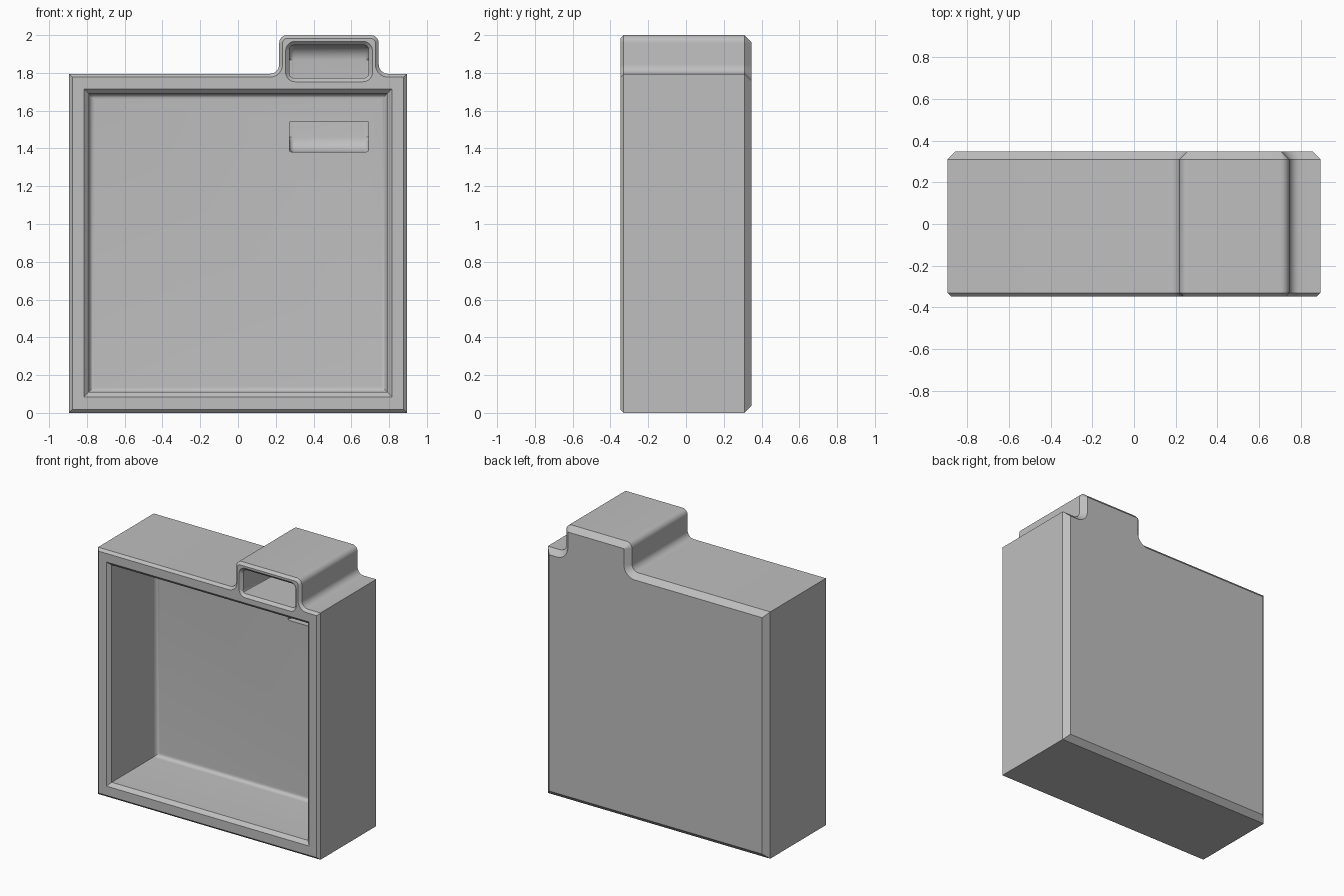
import bpy, bmesh, math

if "Cube" in bpy.data.objects:
    bpy.data.objects.remove(bpy.data.objects["Cube"], do_unlink=True)

grey = bpy.data.materials.new("light grey plastic")
grey.use_nodes = True
grey.diffuse_color = (0.52, 0.52, 0.52, 1)
grey.node_tree.nodes["Principled BSDF"].inputs["Base Color"].default_value = (0.52, 0.52, 0.52, 1)


def arc(cx, cz, r, a0, a1, n=8):
    """Points on an arc, angles in degrees."""
    return [(cx + r * math.cos(math.radians(a0 + (a1 - a0) * i / n)),
             cz + r * math.sin(math.radians(a0 + (a1 - a0) * i / n))) for i in range(n + 1)]


def make_object(name, bm):
    bmesh.ops.recalc_face_normals(bm, faces=bm.faces)
    mesh = bpy.data.meshes.new(name)
    bm.to_mesh(mesh)
    bm.free()
    mesh.materials.append(grey)
    obj = bpy.data.objects.new(name, mesh)
    bpy.context.collection.objects.link(obj)
    return obj


def loft(name, rings):
    """Solid through (y, [(x, z), ...]) rings, capped at both ends."""
    bm = bmesh.new()
    loops = [[bm.verts.new((x, y, z)) for x, z in pts] for y, pts in rings]
    for a, b in zip(loops, loops[1:]):
        for i in range(len(a)):
            j = (i + 1) % len(a)
            bm.faces.new((a[i], a[j], b[j], b[i]))
    bm.faces.new(loops[0])
    bm.faces.new(loops[-1])
    return make_object(name, bm)


def body_outline(d):
    """Case outline with the raised tab, inset by d."""
    w, top, tab = 0.895 - d, 1.795 - d, 2.0 - d
    l, r = 0.218 + d, 0.745 - d
    out, inn = 0.042 - d, 0.05 + d
    return ([(-w, d), (w, d), (w, top)]
            + arc(r + inn, top + inn, inn, 270, 180)
            + arc(r - out, tab - out, out, 0, 90)
            + arc(l + out, tab - out, out, 90, 180)
            + arc(l - inn, top + inn, inn, 0, -90)
            + [(-w, top)])


def square(h):
    return [(-h, 0.9 - h), (h, 0.9 - h), (h, 0.9 + h), (-h, 0.9 + h)]


def rounded_rect(d):
    """Mouth of the chute, grown by d."""
    x0, x1, z0, z1, r = 0.272 - d, 0.692 + d, 1.773 - d, 1.947 + d, 0.03 + d
    return (arc(x1 - r, z0 + r, r, 270, 360) + arc(x1 - r, z1 - r, r, 0, 90)
            + arc(x0 + r, z1 - r, r, 90, 180) + arc(x0 + r, z0 + r, r, 180, 270))


# Outer case with chamfered front and back rims
case = loft("case", [(-0.348, body_outline(0.018)), (-0.33, body_outline(0)),
                     (0.31, body_outline(0)), (0.348, body_outline(0.038))])

# Main cavity: chamfered mouth, straight walls, filleted back
cavity_rings = [(-0.36, square(0.827)), (-0.323, square(0.79))]
cavity_rings += [(y, square(h)) for h, y in arc(0.76, 0.155, 0.03, 0, 90)]
cavity = loft("cavity_cutter", cavity_rings)

# Chute: enters at the tab, drops behind the back wall, leaves into the cavity
side = ([(-0.36, 1.773), (-0.36, 1.947)]
        + arc(0.22, 1.867, 0.08, 90, 0) + arc(0.22, 1.46, 0.08, 0, -90)
        + [(0.1, 1.38), (0.1, 1.54), (0.205, 1.54), (0.205, 1.773)])
bm = bmesh.new()
left = [bm.verts.new((0.272, y, z)) for y, z in side]
right = [bm.verts.new((0.692, y, z)) for y, z in side]
n = len(side)
for i in range(n):
    j = (i + 1) % n
    bm.faces.new((left[i], left[j], right[j], right[i]))
bm.faces.new(left)
bm.faces.new(right)
rounded = []
for loop in (left, right):
    for i in list(range(1, n - 4)) + [n - 1]:
        rounded.append(bm.edges.get((loop[i], loop[(i + 1) % n])))
bmesh.ops.bevel(bm, geom=[e for e in rounded if e], offset=0.025, segments=5,
                profile=0.5, affect='EDGES')
chute = make_object("chute_cutter", bm)

# Flared mouth of the chute
mouth = loft("chute_mouth_cutter", [(-0.36, rounded_rect(0.032)), (-0.32, rounded_rect(-0.008))])

# Cut all openings and drop the cutters
bpy.context.view_layer.objects.active = case
for cutter in (cavity, chute, mouth):
    cutter.hide_render = True
    mod = case.modifiers.new(cutter.name, 'BOOLEAN')
    mod.operation = 'DIFFERENCE'
    mod.solver = 'EXACT'
    mod.object = cutter
    bpy.ops.object.modifier_apply(modifier=mod.name)
    bpy.data.objects.remove(cutter, do_unlink=True)

# Smooth fillets, sharp chamfers
bpy.ops.object.select_all(action='DESELECT')
case.select_set(True)
bpy.ops.object.shade_smooth_by_angle(angle=math.radians(30))
